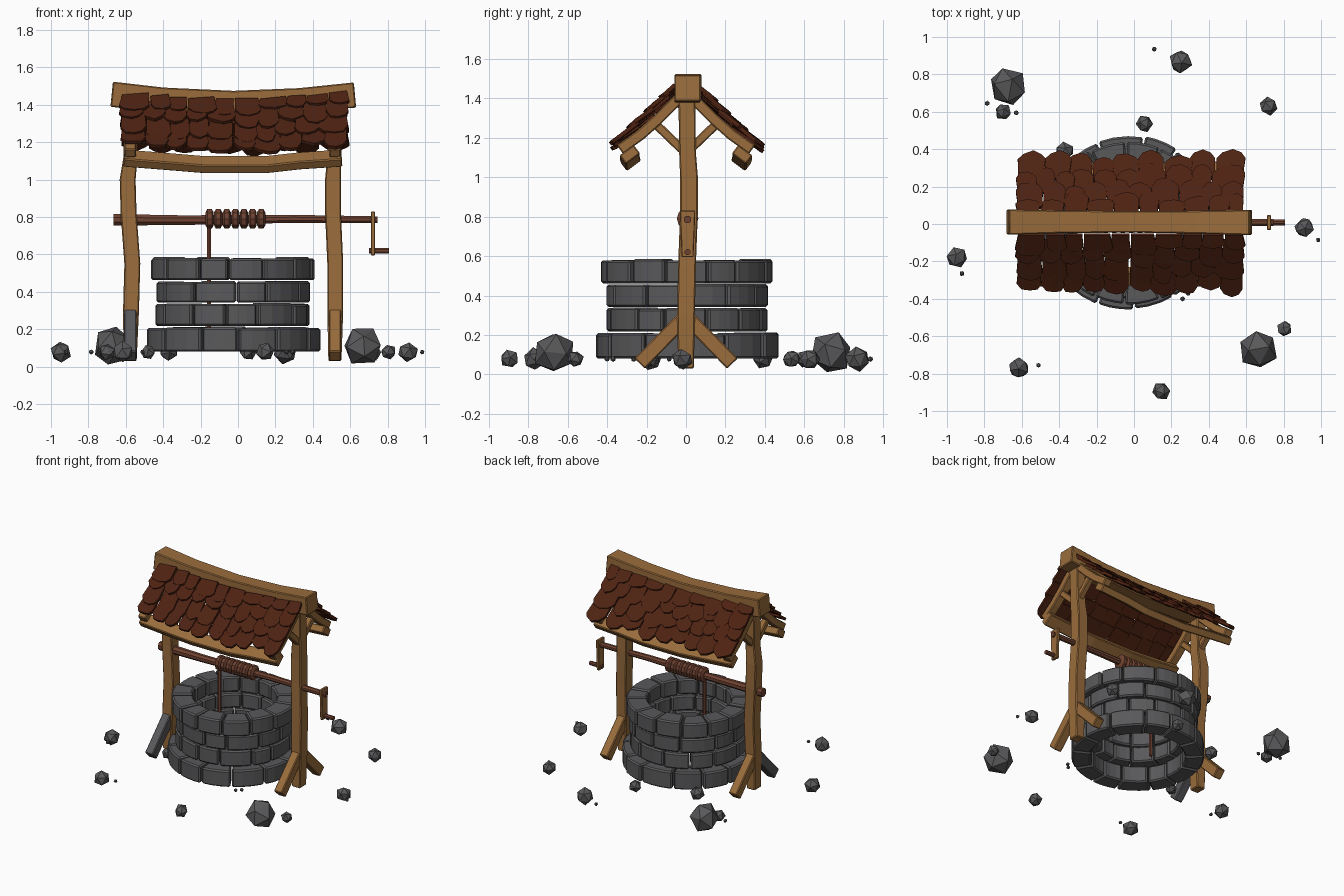
import bpy, bmesh, math, random
from mathutils import Vector, Matrix

if "Cube" in bpy.data.objects:
    bpy.data.objects.remove(bpy.data.objects["Cube"])

random.seed(7)
R = random.uniform


def material(name, r, g, b):
    m = bpy.data.materials.new(name)
    m.diffuse_color = (r, g, b, 1)
    m.use_nodes = True
    m.node_tree.nodes["Principled BSDF"].inputs["Base Color"].default_value = m.diffuse_color
    return m


WOOD = material("wood", 0.32, 0.15, 0.045)
DARK = material("dark_wood", 0.16, 0.055, 0.03)
TILE = material("shingle", 0.075, 0.016, 0.006)
STONE = material("stone", 0.10, 0.10, 0.105)


def finish(name, bm, mat, bevel=0.0):
    bmesh.ops.recalc_face_normals(bm, faces=bm.faces)
    me = bpy.data.meshes.new(name)
    bm.to_mesh(me)
    bm.free()
    me.materials.append(mat)
    ob = bpy.data.objects.new(name, me)
    bpy.context.collection.objects.link(ob)
    if bevel:
        mod = ob.modifiers.new("bevel", 'BEVEL')
        mod.width, mod.segments = bevel, 1
    return ob


def loft(bm, rings):
    """Skin closed cross-sections and cap both ends."""
    loops = [[bm.verts.new(p) for p in ring] for ring in rings]
    n = len(loops[0])
    for a, b in zip(loops, loops[1:]):
        for i in range(n):
            bm.faces.new((a[i], a[(i + 1) % n], b[(i + 1) % n], b[i]))
    bm.faces.new(loops[0])
    bm.faces.new(loops[-1])


def rod(name, pts, sizes, side, mat, sides=4, bevel=0.006):
    """Sweep a box (4 sides, sizes = width, depth) or round section along pts."""
    pts = [Vector(p) for p in pts]
    if isinstance(sizes, tuple):
        sizes = [sizes] * len(pts)
    rings = []
    for i, p in enumerate(pts):
        t = (pts[min(i + 1, len(pts) - 1)] - pts[max(i - 1, 0)]).normalized()
        u = Vector(side)
        u = (u - t * u.dot(t)).normalized()
        v = t.cross(u)
        w, d = sizes[i]
        k = math.sqrt(0.5) if sides == 4 else 0.5
        angs = [2 * math.pi * (j + 0.5) / sides for j in range(sides)]
        rings.append([p + u * w * k * math.cos(a) + v * d * k * math.sin(a) for a in angs])
    bm = bmesh.new()
    loft(bm, rings)
    return finish(name, bm, mat, bevel)


# Stone ring: four courses of arc-shaped bricks
CX, CY = -0.028, 0.006
courses = [(0.08, 0.21, 0.335, 0.466, 13), (0.217, 0.335, 0.285, 0.413, 13),
           (0.342, 0.455, 0.285, 0.413, 12), (0.462, 0.582, 0.295, 0.44, 14)]
for c, (z0, z1, ri, ro, n) in enumerate(courses):
    bm = bmesh.new()
    cuts = [2 * math.pi * (i + 0.5 * (c % 2) + R(-0.14, 0.14)) / n for i in range(n)]
    cuts.append(cuts[0] + 2 * math.pi)
    for a0, a1 in zip(cuts, cuts[1:]):
        dr, dz = R(-0.008, 0.006), R(-0.006, 0.004)
        rings = []
        for k in range(4):
            a = a0 + 0.012 + (a1 - a0 - 0.024) * k / 3
            rings.append([(CX + r * math.cos(a), CY + r * math.sin(a), z) for r, z in
                          ((ri + dr, z0), (ro + dr, z0), (ro + dr, z1 + dz), (ri + dr, z1 + dz))])
        loft(bm, rings)
    finish(f"stone_course_{c + 1}", bm, STONE, 0.01)

# Crooked posts, with foot braces, rafters and roof struts on each
post_x = {"left": [(-0.577, 0.03), (-0.572, 0.3), (-0.565, 0.55), (-0.585, 0.82), (-0.59, 1.0),
                   (-0.575, 1.12), (-0.575, 1.42)],
          "right": [(0.518, 0.03), (0.52, 0.3), (0.52, 0.55), (0.508, 0.82), (0.508, 1.0),
                    (0.515, 1.12), (0.517, 1.42)]}
post_y = [0.0, 0.0, 0.005, 0.015, 0.015, 0.008, 0.004]
for side, prof in post_x.items():
    rod(f"{side}_post", [(x, y, z) for (x, z), y in zip(prof, post_y)],
        [(0.07, 0.08)] + [(0.085, 0.09)] * 4 + [(0.075, 0.085)] * 2, (1, 0, 0), WOOD)
    x = prof[0][0] + 0.001
    for s, end in ((-1, "front"), (1, "back")):
        grey = side == "left" and s < 0
        rod(f"{side}_{end}_foot_brace", [(x, s * 0.01, 0.285), (x, s * 0.235, 0.055)],
            (0.066, 0.075), (1, 0, 0), STONE if grey else WOOD)
        rod(f"{side}_{end}_rafter", [(x, s * 0.03, 1.405), (x, s * 0.14, 1.295),
                                     (x, s * 0.23, 1.215), (x, s * 0.335, 1.14)],
            (0.062, 0.055), (1, 0, 0), WOOD)
        rod(f"{side}_{end}_roof_strut", [(x, s * 0.02, 1.14), (x, s * 0.15, 1.265)],
            (0.045, 0.045), (1, 0, 0), WOOD)

# Sagging ridge beam and eave purlins
rod("ridge_beam", [(-0.675, 0.01, 1.456), (-0.4, 0.012, 1.428), (-0.025, 0.012, 1.412),
                   (0.33, 0.01, 1.425), (0.625, 0.008, 1.452)],
    [(0.135, 0.135), (0.122, 0.128), (0.115, 0.125), (0.122, 0.128), (0.135, 0.135)],
    (0, 1, 0), WOOD)
for s, end in ((-1, "front"), (1, "back")):
    rod(f"{end}_purlin", [(-0.61, s * 0.285, 1.115), (-0.36, s * 0.285, 1.095),
                          (-0.18, s * 0.28, 1.08), (0.15, s * 0.28, 1.08),
                          (0.33, s * 0.285, 1.1), (0.555, s * 0.285, 1.115)],
        (0.09, 0.055), (0, s * 0.8, -0.6), WOOD)


# Shingles: overlapping rounded slabs on a curved, sagging roof
def roof(x, y, s):
    z = 1.515 - 1.1 * y + 0.33 * y * y
    return Vector((x, s * y, z - 0.045 * (1 - ((x + 0.025) / 0.62) ** 2)))


def shingle(bm, x, w, y0, y1, s):
    top, low = roof(x, y0, s), roof(x, y1, s) + Vector((0, 0, 0.024))
    low.x += R(-0.012, 0.012)
    down = low - top
    nrm = Vector((0, s * -down.z, abs(down.y))).normalized() * 0.02
    shape = [(-0.46, 0), (0.46, 0), (0.52, 0.72), (0.36, 0.93 + R(-0.05, 0.05)),
             (0.05, 1.03), (-0.32, 0.95 + R(-0.06, 0.04)), (-0.52, 0.7)]
    flat = []
    for u, v in shape:
        p = top + down * v
        p.x += u * w
        p.z += u * R(-0.01, 0.02)
        flat.append(p)
    loft(bm, [flat, [p + nrm for p in flat]])


for s, end in ((-1, "front"), (1, "back")):
    bm = bmesh.new()
    for row, y1 in enumerate((0.36, 0.285, 0.205, 0.135)):
        x, xmax = -0.625, 0.585
        while x < xmax - 0.03:
            w = R(0.095, 0.155) if row % 2 else R(0.105, 0.145)
            if xmax - x - w < 0.07:
                w = xmax - x
            shingle(bm, x + w / 2, w * 1.0, max(y1 - 0.125, 0.05), y1 + R(-0.02, 0.025), s)
            x += w
    finish(f"{end}_shingles", bm, TILE)

# Windlass: tapered shaft, rope coils, hanging rope
SY, SZ = 0.008, 0.785
rod("windlass_shaft", [(-0.665, SY, SZ), (-0.3, SY, SZ - 0.002), (0.3, SY, SZ + 0.005), (0.745, SY, SZ)],
    [(0.066, 0.066), (0.056, 0.056), (0.046, 0.046), (0.04, 0.04)], (0, 1, 0), DARK, 8, 0)
for i in range(7):
    bm = bmesh.new()
    x = -0.152 + i * 0.046
    rings = [[(x + dx, SY + r * math.cos(a), SZ + 0.005 + r * math.sin(a))
              for a in (2 * math.pi * k / 10 for k in range(10))]
             for dx, r in ((-0.022, 0.036), (-0.012, 0.055), (0.012, 0.055), (0.022, 0.036))]
    loft(bm, rings)
    finish(f"rope_coil_{i + 1}", bm, DARK)
rod("hanging_rope", [(-0.155, SY - 0.01, SZ), (-0.155, SY - 0.01, 0.15)],
    (0.026, 0.026), (1, 0, 0), DARK, 6, 0)

# Crank arm and handle
rod("crank_arm", [(0.722, SY, 0.83), (0.722, SY, 0.72), (0.722, SY, 0.595)],
    [(0.022, 0.078), (0.022, 0.07), (0.022, 0.06)], (1, 0, 0), WOOD, 4, 0.004)
rod("crank_handle", [(0.7, SY, 0.62), (0.808, SY, 0.62)], (0.032, 0.032), (0, 1, 0), DARK, 8, 0)

# Scattered rocks: x, y, radius
rocks = [(-0.67, 0.74, 0.108), (0.665, -0.67, 0.108), (0.25, 0.87, 0.065), (0.72, 0.63, 0.05),
         (0.91, -0.02, 0.055), (0.805, -0.56, 0.042), (0.145, -0.895, 0.05), (-0.615, -0.77, 0.057),
         (-0.945, -0.18, 0.058), (-0.7, 0.6, 0.045), (-0.37, 0.39, 0.05), (0.055, 0.535, 0.046),
         (-0.48, -0.17, 0.04), (0.108, 0.935, 0.014), (-0.785, 0.645, 0.014), (-0.63, 0.595, 0.014),
         (0.985, -0.085, 0.013), (-0.92, -0.265, 0.014), (-0.51, -0.755, 0.013),
         (0.26, -0.4, 0.014), (0.29, -0.37, 0.014)]
for i, (x, y, r) in enumerate(rocks):
    bm = bmesh.new()
    rot = Matrix.Rotation(R(0, 6), 4, 'Z') @ Matrix.Rotation(R(0, 6), 4, 'X')
    z = 0.108 if r > 0.1 else 0.078
    bmesh.ops.create_icosphere(bm, subdivisions=1, radius=r,
                               matrix=Matrix.Translation((x, y, z)) @ rot)
    for v in bm.verts:
        v.co += Vector((R(-1, 1), R(-1, 1), R(-1, 1))) * r * 0.07
    finish(f"rock_{i + 1}", bm, STONE)
